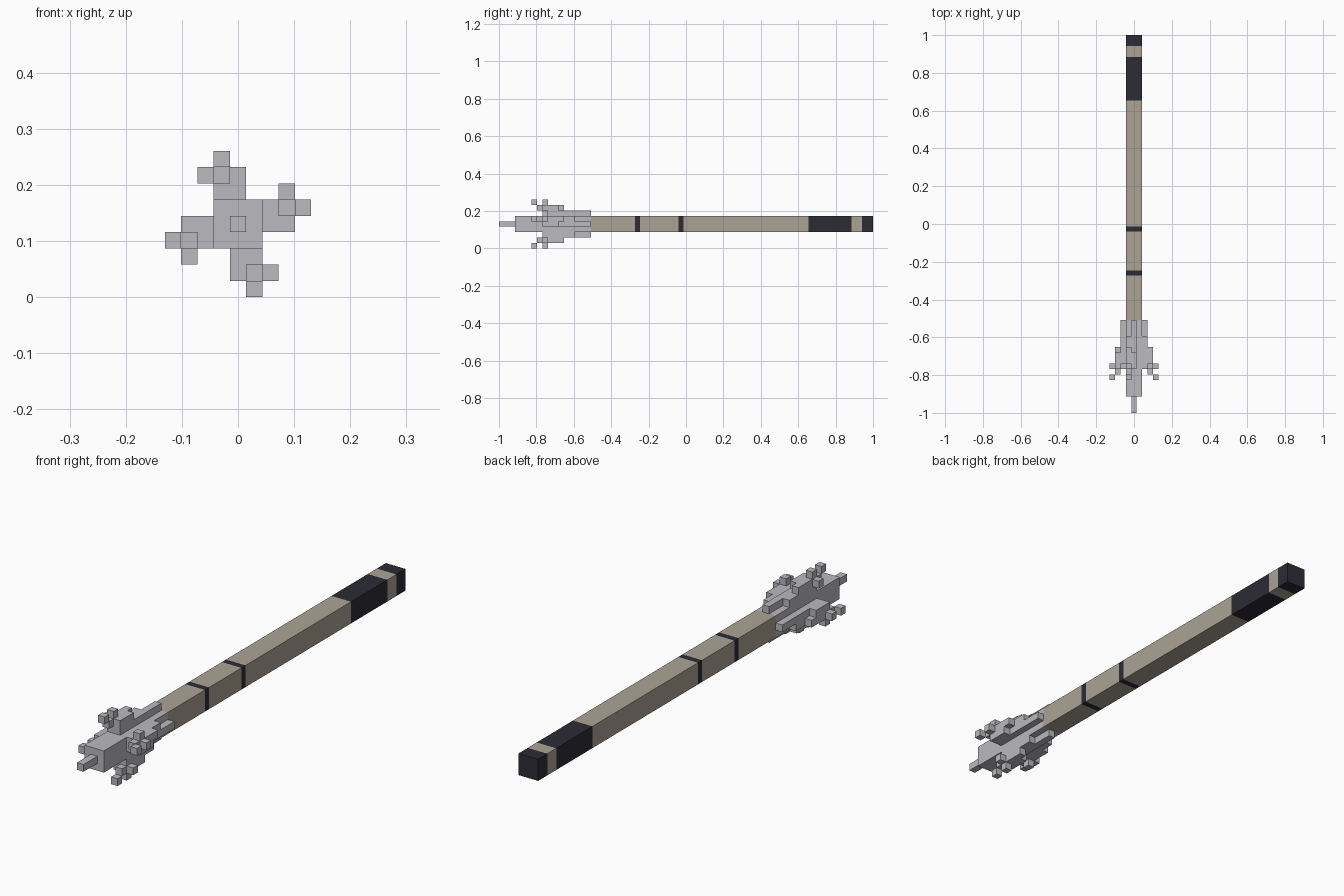
import bpy, bmesh, math
from mathutils import Matrix, Vector

cube = bpy.data.objects.get("Cube")
if cube:
    bpy.data.objects.remove(cube)

U = 0.029            # edge of one small block
MID = 4.5 * U        # height of the long axis
TIP = -1.0           # front end of the model


def material(name, colour):
    m = bpy.data.materials.new(name)
    m.use_nodes = True
    m.diffuse_color = (*colour, 1)
    m.node_tree.nodes["Principled BSDF"].inputs["Base Color"].default_value = (*colour, 1)
    return m


steel = material("grey steel", (0.49, 0.49, 0.525))
wood = material("pale wood", (0.41, 0.37, 0.30))
grip = material("dark grip", (0.025, 0.025, 0.036))


def add_box(bm, xs, ys, zs):
    """Box from ranges in blocks; y counts back from the tip."""
    lo, hi = Vector((xs[0], ys[0], zs[0])), Vector((xs[1], ys[1], zs[1]))
    mat = Matrix.Translation((lo + hi) / 2) @ Matrix.Diagonal((*(hi - lo), 1))
    return bmesh.ops.create_cube(bm, size=1, matrix=mat)["verts"]


def finish(bm, name, mats):
    mesh = bpy.data.meshes.new(name)
    bm.to_mesh(mesh)
    bm.free()
    ob = bpy.data.objects.new(name, mesh)
    bpy.context.collection.objects.link(ob)
    for m in mats:
        mesh.materials.append(m)
    return ob


def block_part(name, boxes, turn=0):
    """Blocks in the upper position, turned about the long axis."""
    bm = bmesh.new()
    for b in boxes:
        add_box(bm, *b)
    place = (Matrix.Translation((0, TIP, MID)) @ Matrix.Scale(U, 4)
             @ Matrix.Rotation(turn, 4, 'Y'))
    bm.transform(place)
    return finish(bm, name, [steel])


# Head core and front spike
block_part("head_core", [((-1.5, 1.5), (3, 17), (-1.5, 1.5))])
block_part("front_spike", [((-0.5, 0.5), (0, 3), (-0.5, 0.5))])

# Four stepped fins, each with a cluster of small cubes
fin = [
    ((-0.5, 0.5), (8, 17), (1.5, 2.5)),      # long lower rib
    ((-1.5, -0.5), (8, 14), (1.5, 2.5)),     # short lower rib
    ((-0.5, 0.5), (8, 11), (2.5, 3.5)),      # upper ridge
    ((-1.5, -0.5), (8, 12), (2.5, 3.5)),
]
spurs = [
    ((-1.5, -0.5), (7, 8), (2.5, 3.5)),
    ((-1.5, -0.5), (8, 9), (3.5, 4.5)),
    ((-1.5, -0.5), (6, 7), (3.5, 4.5)),
    ((-2.5, -1.5), (8, 9), (2.5, 3.5)),
]
for i, side in enumerate(("top", "left", "bottom", "right")):
    block_part(side + "_fin", fin, i * math.pi / 2)
    block_part(side + "_fin_spurs", spurs, i * math.pi / 2)

# Square shaft, cut across at every colour change
bands = [(-0.272, -0.246), (-0.04, -0.014), (0.655, 0.885), (0.942, 1.0)]
bm = bmesh.new()
start = -1 + 17 * U
add_box(bm, (-1.5 * U, 1.5 * U), (start, 1), (MID - 1.5 * U, MID + 1.5 * U))
for y in [e for band in bands for e in band if e < 1]:
    bmesh.ops.bisect_plane(bm, geom=bm.verts[:] + bm.edges[:] + bm.faces[:],
                           plane_co=(0, y, 0), plane_no=(0, 1, 0))
for f in bm.faces:
    y = f.calc_center_median().y
    f.material_index = int(any(a <= y <= b + 0.001 for a, b in bands))
finish(bm, "shaft", [wood, grip])
